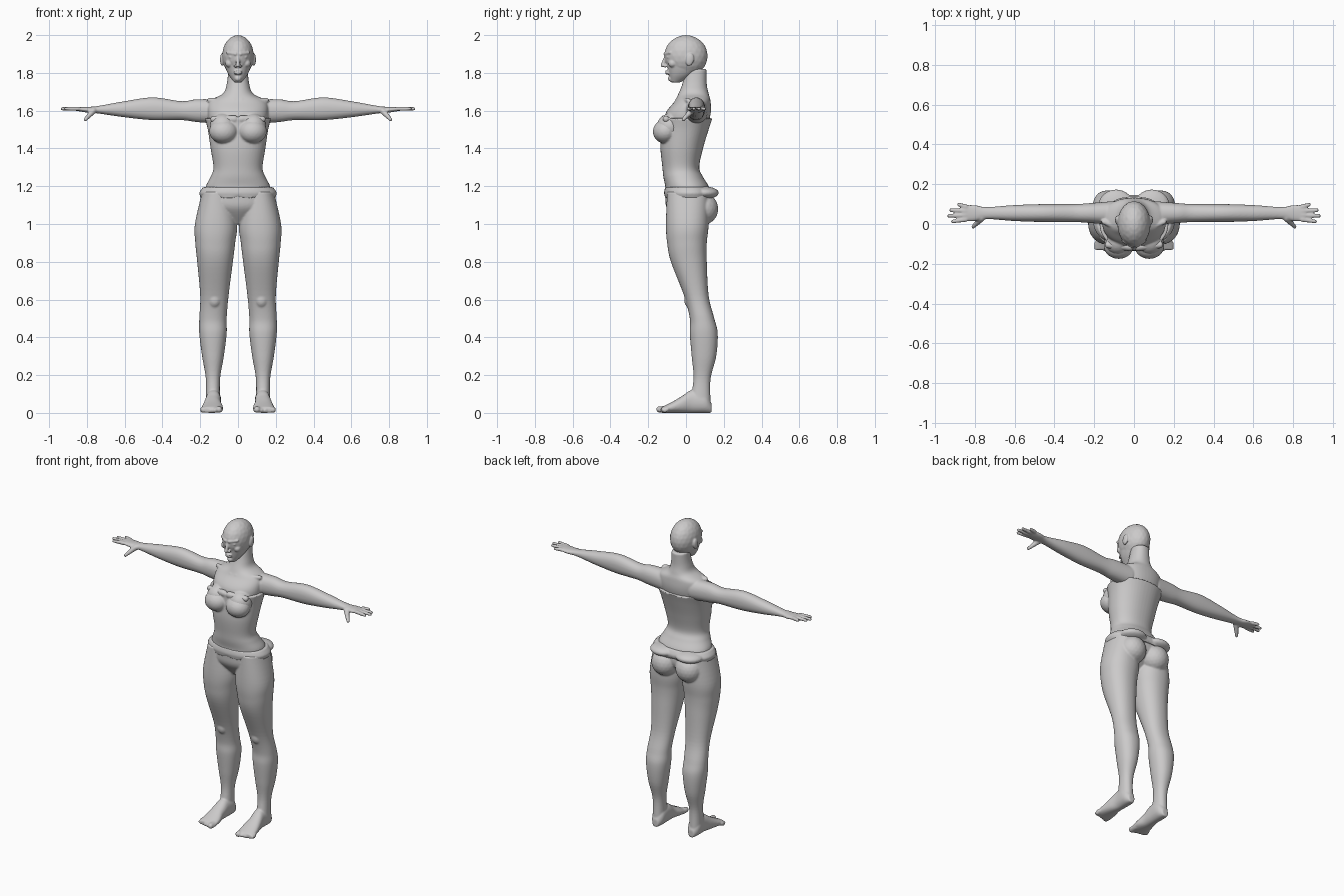
import bpy, bmesh, math
from mathutils import Vector, Matrix

cube = bpy.data.objects.get("Cube")
if cube:
    bpy.data.objects.remove(cube)

clay = bpy.data.materials.new("warm_grey")
clay.use_nodes = True
clay.diffuse_color = (.6, .59, .59, 1)
clay.node_tree.nodes["Principled BSDF"].inputs["Base Color"].default_value = clay.diffuse_color


def smooth_rows(rows, steps=6):
    """Catmull-Rom interpolation between the given cross-sections."""
    rows = [Vector(row) for row in rows]
    result = []
    for i, (start, end) in enumerate(zip(rows, rows[1:])):
        before = rows[max(i - 1, 0)]
        after = rows[min(i + 2, len(rows) - 1)]
        leave, arrive = (end - before) / 2, (after - start) / 2
        for k in range(steps):
            t = k / steps
            ease = t * t * (3 - 2 * t)
            result.append(start.lerp(end, ease)
                          + leave * t * (1 - t) ** 2 - arrive * t * t * (1 - t))
    return result + [rows[-1]]


def loft(bm, rows, axis="z", power=2.2, sides=48):
    """Rounded sections along an axis: position, then low and high bounds across it."""
    along = "xyz".index(axis)
    across, upward = [i for i in range(3) if i != along]
    rings = []
    for position, left, right, low, high in smooth_rows(rows):
        ring = []
        for i in range(sides):
            angle = math.tau * i / sides
            c, s = math.cos(angle), math.sin(angle)
            u = math.copysign(abs(c) ** (2 / power), c)
            v = math.copysign(abs(s) ** (2 / power), s)
            co = Vector()
            co[along] = position
            co[across] = (left + right + u * (right - left)) / 2
            co[upward] = (low + high + v * (high - low)) / 2
            ring.append(bm.verts.new(co))
        rings.append(ring)
    for near, far in zip(rings, rings[1:]):
        for i in range(sides):
            bm.faces.new((near[i - 1], near[i], far[i], far[i - 1]))
    bm.faces.new(rings[0])
    bm.faces.new(rings[-1])


def centred(rows):
    """Turn height, half width, front and back into symmetric loft rows."""
    return [(height, -half, half, front, back) for height, half, front, back in rows]


def blob(bm, centre, radii, tilt=0):
    """Ellipsoid, optionally tilted about x."""
    placement = Matrix.Translation(centre) @ Matrix.Rotation(tilt, 4, "X")
    bmesh.ops.create_icosphere(bm, subdivisions=3, radius=1,
                               matrix=placement @ Matrix.Diagonal((*radii, 1)))


def chain(bm, start, end, start_radius, end_radius, count=14):
    """Tapered round-ended limb."""
    start, end = Vector(start), Vector(end)
    for i in range(count):
        t = i / (count - 1)
        bmesh.ops.create_icosphere(bm, subdivisions=2,
                                   radius=start_radius + (end_radius - start_radius) * t,
                                   matrix=Matrix.Translation(start.lerp(end, t)))


def finish(name, bm, voxel=.0055, rounds=3):
    """Mirror, fuse and soften the collected masses into one smooth skin."""
    bmesh.ops.recalc_face_normals(bm, faces=bm.faces)
    mesh = bpy.data.meshes.new(name)
    bm.to_mesh(mesh)
    bm.free()
    mesh.materials.append(clay)
    obj = bpy.data.objects.new(name, mesh)
    bpy.context.collection.objects.link(obj)
    mirror = obj.modifiers.new("mirror", "MIRROR")
    mirror.use_mirror_merge = False
    fuse = obj.modifiers.new("fuse", "REMESH")
    fuse.mode = "VOXEL"
    fuse.voxel_size = voxel
    fuse.use_smooth_shade = True
    soften = obj.modifiers.new("soften", "SMOOTH")
    soften.factor = .5
    soften.iterations = rounds


# Head: skull, jaw, then nose, brows, eyes, cheeks, lips, chin and ears
bm = bmesh.new()
blob(bm, centre=(0, 0, 1.89), radii=(.084, .115, .11))
loft(bm, centred([(1.75, .02, -.08, -.03), (1.79, .05, -.09, .04),
                  (1.84, .07, -.1, .09), (1.9, .08, -.11, .11)]))
chain(bm, start=(0, -.105, 1.89), end=(0, -.124, 1.84), start_radius=.009, end_radius=.011)
blob(bm, centre=(.012, -.11, 1.836), radii=(.01, .01, .008))
chain(bm, start=(.013, -.11, 1.9), end=(.055, -.085, 1.907), start_radius=.01, end_radius=.008)
blob(bm, centre=(.033, -.09, 1.883), radii=(.017, .014, .008))
blob(bm, centre=(.045, -.07, 1.85), radii=(.022, .024, .022))
for height in (1.797, 1.808):
    blob(bm, centre=(0, -.096, height), radii=(.022, .015, .006))
blob(bm, centre=(0, -.08, 1.77), radii=(.018, .016, .016))
blob(bm, centre=(.084, .02, 1.87), radii=(.011, .022, .034), tilt=-.2)
finish("head", bm, voxel=.004)

# Neck, shoulders and upper chest with collarbones
bm = bmesh.new()
loft(bm, centred([(1.48, .14, -.11, .1), (1.58, .16, -.11, .13), (1.65, .15, -.06, .13),
                  (1.69, .08, -.04, .12), (1.74, .06, -.02, .11), (1.82, .05, 0, .11)]))
blob(bm, centre=(.08, -.085, 1.515), radii=(.07, .07, .07))
chain(bm, start=(.02, -.045, 1.655), end=(.15, .01, 1.655), start_radius=.012, end_radius=.014)

# Arms: half depth, then reach below and above the arm line
arm_y, arm_z = .055, 1.6
loft(bm, [(x, arm_y - depth, arm_y + depth, arm_z - below, arm_z + above)
          for x, depth, below, above in (
              (.1, .06, .07, .06), (.22, .05, .06, .06), (.3, .045, .05, .05),
              (.45, .045, .05, .07), (.6, .04, .035, .05), (.74, .03, .015, .025),
              (.8, .04, .01, .02), (.86, .04, 0, .02))], axis="x")

# Fingers fan out slightly; thumb points forward and down
for i, tip_x in enumerate((.91, .93, .92, .88)):
    spread = i - 1.5
    chain(bm, start=(.845, arm_y + spread * .022, 1.61), end=(tip_x, arm_y + spread * .028, 1.61),
          start_radius=.012, end_radius=.01)
chain(bm, start=(.765, .03, 1.6), end=(.808, -.014, 1.553), start_radius=.018, end_radius=.01)
finish("arms_and_shoulders", bm)

# Torso shell ending in a ledge over the bust
bm = bmesh.new()
loft(bm, centred([(1.16, .17, -.11, .13), (1.2, .17, -.11, .12), (1.25, .145, -.12, .09),
                  (1.3, .13, -.125, .07), (1.4, .145, -.135, .09), (1.5, .16, -.13, .12),
                  (1.56, .175, -.13, .14)]))
blob(bm, centre=(.077, -.108, 1.49), radii=(.076, .068, .064), tilt=.15)
chain(bm, start=(.02, -.115, 1.555), end=(.13, -.105, 1.555), start_radius=.022, end_radius=.018)
finish("torso", bm)

# Pelvis and buttocks
bm = bmesh.new()
loft(bm, centred([(1, .03, -.04, .04), (1.08, .17, -.1, .12),
                  (1.14, .19, -.11, .13), (1.18, .18, -.11, .12)]))
blob(bm, centre=(.087, .088, 1.08), radii=(.085, .083, .085))

# Legs with kneecaps
loft(bm, [(1.17, .03, .19, -.1, .12), (1, .005, .228, -.106, .12), (.9, .015, .226, -.1, .11),
          (.8, .027, .216, -.08, .11), (.62, .05, .2, -.01, .12), (.5, .06, .205, .02, .15),
          (.42, .06, .205, .02, .168), (.3, .075, .19, .03, .16), (.18, .095, .17, .04, .13),
          (.06, .095, .17, .02, .13)])
blob(bm, centre=(.124, .02, .6), radii=(.035, .03, .045))

# Feet: flat soles, tapering from instep to toes
loft(bm, [(y, inner, outer, 0, top) for y, inner, outer, top in (
    (.135, .11, .15, .05), (.1, .09, .17, .11), (.03, .09, .17, .12),
    (-.02, .09, .18, .09), (-.07, .08, .19, .06), (-.13, .08, .2, .03))], axis="y")
for i in range(5):
    radius = .013 if i else .018
    x = .1 + .022 * i
    chain(bm, start=(x, -.1, .02), end=(x, -.14 + .007 * i, radius),
          start_radius=radius, end_radius=radius, count=6)
finish("legs", bm)

# Hip band with scalloped lower edge and two rear lobes
bm = bmesh.new()
loft(bm, centred([(1.14, .195, -.11, .14), (1.165, .205, -.116, .146), (1.195, .185, -.11, .13)]),
     sides=96)
for v in bm.verts:
    if v.co.z < 1.15:
        v.co.z -= .014 * abs(math.sin(v.co.x * 28)) - .006
blob(bm, centre=(.09, .09, 1.165), radii=(.09, .084, .035))
finish("hip_band", bm, rounds=2)
